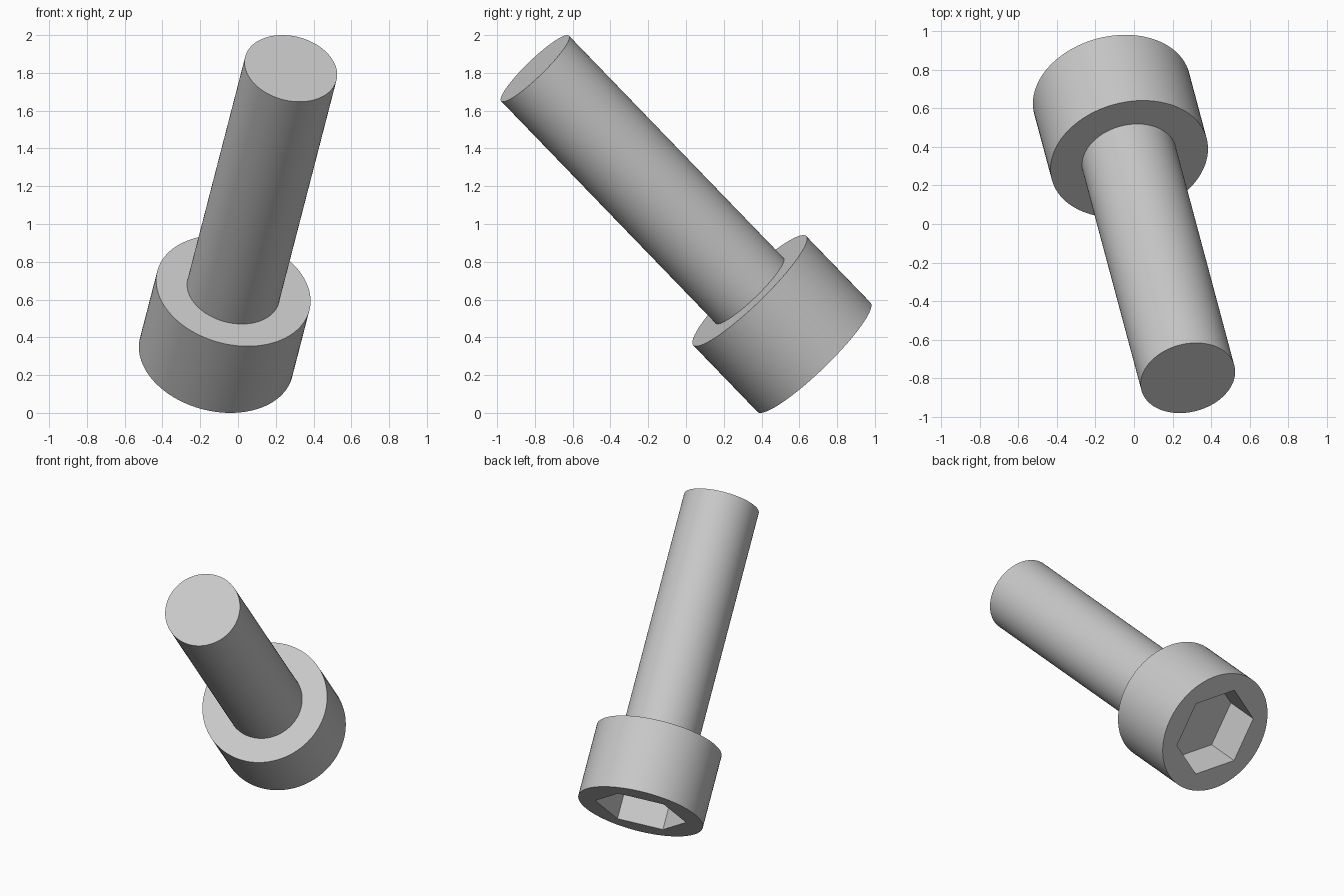
import bpy
import bmesh
from math import cos, sin, pi, radians
from mathutils import Matrix

if "Cube" in bpy.data.objects:
    bpy.data.objects.remove(bpy.data.objects["Cube"], do_unlink=True)

SEGMENTS = 96
HEAD_R, HEAD_H = 0.416, 0.499
SHAFT_R, TOTAL_L = 0.2495, 2.163
SOCKET_R, SOCKET_D = 0.303, 0.25
SOCKET_TURN = radians(15)

steel = bpy.data.materials.new("steel grey")
steel.use_nodes = True
steel.diffuse_color = (0.58, 0.58, 0.58, 1)
steel.node_tree.nodes["Principled BSDF"].inputs["Base Color"].default_value = steel.diffuse_color

# Lean of the whole screw: head low at the back, tip high at the front
placement = (Matrix.Translation((-0.116, 0.678, HEAD_R * cos(pi / 4)))
             @ Matrix.Rotation(radians(15), 4, 'Z')
             @ Matrix.Rotation(radians(45), 4, 'X'))


def round_radius(r):
    return lambda a: r


def hex_radius(r):
    half = pi / 6
    return lambda a: r * cos(half) / cos((a - SOCKET_TURN) % (2 * half) - half)


def loft(name, rings):
    """Skin a stack of (radius function, height) rings and cap both ends."""
    bm = bmesh.new()
    angles = [2 * pi * i / SEGMENTS for i in range(SEGMENTS)]
    loops = [[bm.verts.new((f(a) * cos(a), f(a) * sin(a), z)) for a in angles]
             for f, z in rings]
    for low, high in zip(loops, loops[1:]):
        for i in range(SEGMENTS):
            j = (i + 1) % SEGMENTS
            bm.faces.new((low[i], low[j], high[j], high[i]))
    bm.faces.new(loops[0])
    bm.faces.new(loops[-1])
    bmesh.ops.recalc_face_normals(bm, faces=bm.faces)
    mesh = bpy.data.meshes.new(name)
    bm.to_mesh(mesh)
    bm.free()
    mesh.materials.append(steel)
    obj = bpy.data.objects.new(name, mesh)
    bpy.context.collection.objects.link(obj)
    obj.matrix_world = placement
    bpy.ops.object.select_all(action='DESELECT')
    obj.select_set(True)
    bpy.context.view_layer.objects.active = obj
    bpy.ops.object.shade_smooth_by_angle(angle=radians(30))
    return obj


# Head with hexagonal socket: socket floor, socket rim, outer edge, shoulder
loft("head", [(hex_radius(SOCKET_R), SOCKET_D),
              (hex_radius(SOCKET_R), 0),
              (round_radius(HEAD_R), 0),
              (round_radius(HEAD_R), HEAD_H)])

# Plain shaft, sunk slightly into the shoulder
loft("shaft", [(round_radius(SHAFT_R), HEAD_H - 0.02),
               (round_radius(SHAFT_R), TOTAL_L)])
